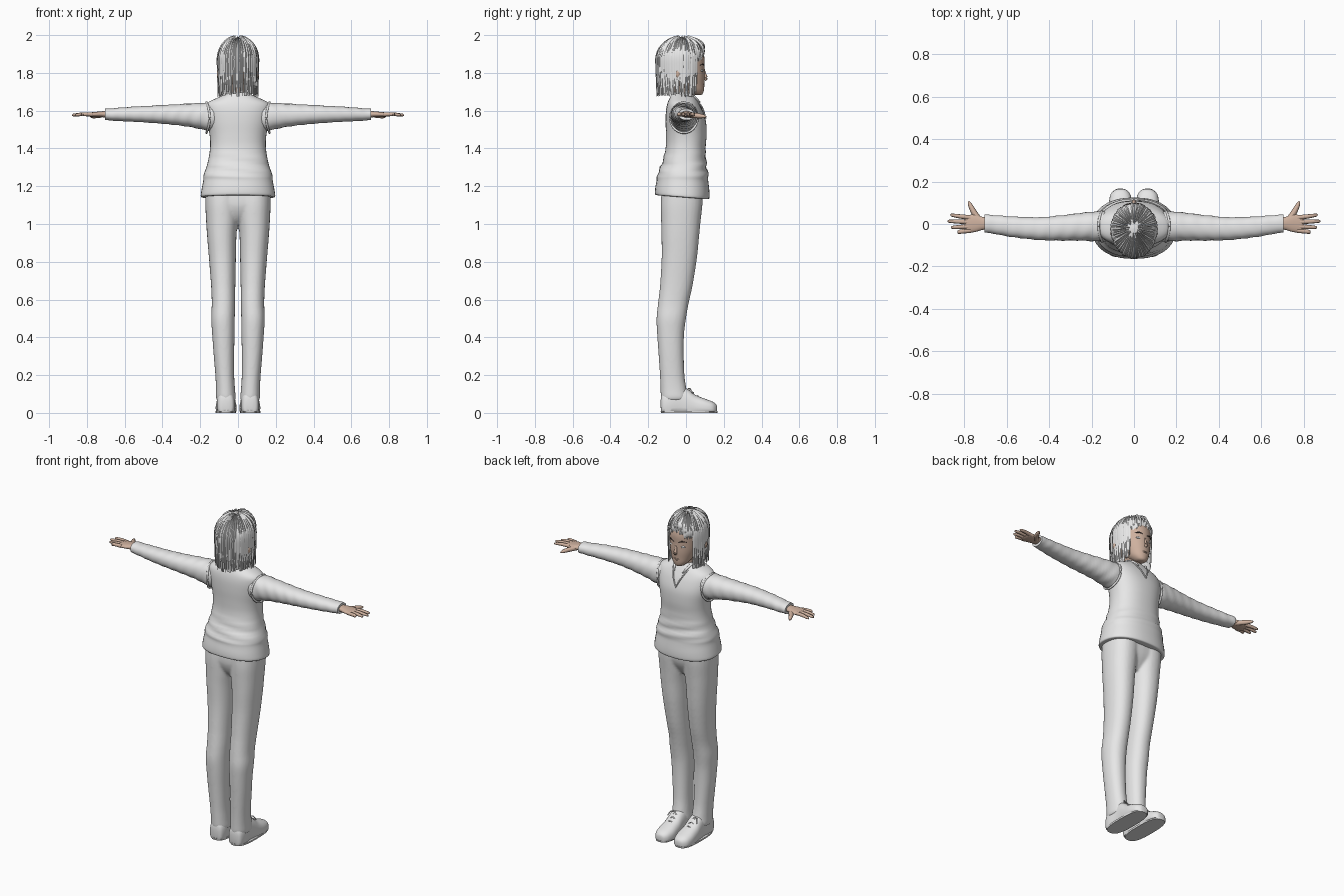
import bpy, bmesh, math, random
from mathutils import Matrix, Vector

random.seed(4)
if "Cube" in bpy.data.objects:
    bpy.data.objects.remove(bpy.data.objects["Cube"], do_unlink=True)


def material(name, color):
    mat = bpy.data.materials.new(name)
    mat.use_nodes = True
    mat.diffuse_color = (*color, 1)
    mat.node_tree.nodes["Principled BSDF"].inputs["Base Color"].default_value = (*color, 1)
    return mat


CLOTH = material("pale grey", (0.8, 0.8, 0.8))
SKIN = material("warm skin", (0.62, 0.44, 0.345))
DARK = material("dark brown", (0.06, 0.045, 0.04))


def finish(name, bm, mat, mirror=False, closed=True):
    if closed:
        bmesh.ops.recalc_face_normals(bm, faces=bm.faces[:])
    mesh = bpy.data.meshes.new(name)
    bm.to_mesh(mesh)
    bm.free()
    mesh.materials.append(mat)
    obj = bpy.data.objects.new(name, mesh)
    bpy.context.collection.objects.link(obj)
    if mirror:
        obj.modifiers.new("Mirror", "MIRROR").use_clip = False
    bpy.ops.object.select_all(action="DESELECT")
    bpy.context.view_layer.objects.active = obj
    obj.select_set(True)
    bpy.ops.object.shade_smooth_by_angle(angle=math.radians(50))
    return obj


def spline(rows, steps):
    """Smooth in-between rows through the given rows."""
    rows = [Vector(r) for r in rows]
    out = []
    for i in range(len(rows) - 1):
        a, b, c, d = (rows[min(max(i + k, 0), len(rows) - 1)] for k in (-1, 0, 1, 2))
        for j in range(steps):
            t = j / steps
            m, n = (c - a) / 2, (d - b) / 2
            out.append(b + m * t + (3 * (c - b) - 2 * m - n) * t**2 + (2 * (b - c) + m + n) * t**3)
    return out + [rows[-1]]


def skin_rings(bm, rings):
    """Join closed rings with quads and cap both ends."""
    for low, high in zip(rings, rings[1:]):
        for i in range(len(low)):
            j = (i + 1) % len(low)
            bm.faces.new((low[i], low[j], high[j], high[i]))
    bm.faces.new(rings[0])
    bm.faces.new(rings[-1])


def loft(name, axis, rows, mat, mirror=False, power=2.2, sides=28, steps=4, shape=None):
    """Skin rounded sections; each row is position, low and high of both other axes."""
    bm = bmesh.new()
    rings = []
    for pos, a0, a1, b0, b1 in spline(rows, steps):
        ring = []
        for i in range(sides):
            c, s = math.cos(math.tau * i / sides), math.sin(math.tau * i / sides)
            a = (a0 + a1) / 2 + (a1 - a0) / 2 * math.copysign(abs(c) ** (2 / power), c)
            b = (b0 + b1) / 2 + (b1 - b0) / 2 * math.copysign(abs(s) ** (2 / power), s)
            p = Vector({"x": (pos, a, b), "y": (a, pos, b), "z": (a, b, pos)}[axis])
            ring.append(bm.verts.new(shape(p) if shape else p))
        rings.append(ring)
    skin_rings(bm, rings)
    return finish(name, bm, mat, mirror)


def centred(rows):
    return [(z, -w, w, y0, y1) for z, w, y0, y1 in rows]


def ball(name, place, size, mat, mirror=False):
    bm = bmesh.new()
    frame = Matrix.Translation(place) @ Matrix.Diagonal((*size, 1))
    bmesh.ops.create_uvsphere(bm, u_segments=16, v_segments=10, radius=1, matrix=frame)
    finish(name, bm, mat, mirror)


def tube(name, points, radii, mat, mirror=False, sides=8):
    """Round bar that follows a path, with one radius per point."""
    bm = bmesh.new()
    rows = spline([(*p, r) for p, r in zip(points, radii)], 3)
    rings = []
    for k, row in enumerate(rows):
        ahead = rows[min(k + 1, len(rows) - 1)].xyz - rows[max(k - 1, 0)].xyz
        turn = ahead.to_track_quat("Z", "Y")
        angles = [math.tau * i / sides for i in range(sides)]
        rings.append([bm.verts.new(row.xyz + turn @ Vector((math.cos(a), math.sin(a), 0)) * row.w)
                      for a in angles])
    skin_rings(bm, rings)
    finish(name, bm, mat, mirror)


# Pullover body, with the hem dipping at the front and soft folds at the waist
def drape(p):
    low = max(0, 1.26 - p.z) / 0.12
    fold = math.exp(-((p.z - 1.31) / 0.05) ** 2) * 0.006 * math.sin(p.z * 110 + p.x * 14)
    return Vector((p.x, p.y + fold, p.z - 0.08 * p.y * low))


loft("pullover", "z", centred([
    (1.14, .183, -.15, .11), (1.145, .197, -.163, .123), (1.18, .193, -.163, .124),
    (1.23, .184, -.155, .118), (1.26, .182, -.152, .118), (1.32, .162, -.128, .108),
    (1.4, .148, -.108, .104), (1.47, .15, -.106, .109), (1.54, .164, -.108, .106),
    (1.6, .172, -.106, .088), (1.64, .163, -.098, .068), (1.67, .105, -.085, .05),
    (1.69, .06, -.075, .035)]), CLOTH, shape=drape, sides=40, power=2.3)
ring = [Vector((0.15 + 0.017 * math.cos(a) ** 2, -0.011 + 0.073 * math.sin(a), 1.563 + 0.08 * math.cos(a)))
        for a in (math.tau * i / 16 for i in range(17))]
tube("armhole_trim", ring, [0.006] * len(ring), CLOTH, True)
tube("neckline_trim", [(.062, -.02, 1.685), (.055, .035, 1.672), (.03, .083, 1.622), (0, .104, 1.56)],
     [0.004] * 4, CLOTH, True)


# Sleeves with light wrinkles
def wrinkle(p):
    centre = Vector((p.x, -0.01, 1.58))
    return centre + (p - centre) * (1 + 0.022 * math.sin(p.x * 95 + p.z * 50 + p.y * 30))


loft("sleeves", "x", [
    (.11, -.08, .06, 1.49, 1.645), (.17, -.082, .06, 1.496, 1.643), (.25, -.078, .052, 1.513, 1.638),
    (.35, -.078, .04, 1.526, 1.632), (.45, -.075, .032, 1.535, 1.627), (.57, -.062, .035, 1.542, 1.62),
    (.66, -.046, .042, 1.547, 1.613), (.705, -.04, .044, 1.55, 1.61)],
    CLOTH, True, shape=wrinkle, steps=6)

# Hands
loft("palms", "x", [
    (.68, -.025, .028, 1.562, 1.6), (.715, -.028, .034, 1.565, 1.597), (.75, -.038, .046, 1.566, 1.594),
    (.785, -.04, .04, 1.568, 1.59), (.8, -.036, .034, 1.573, 1.586)], SKIN, True)
for label, y, tip_x, tip_y in (("index", .03, .865, .042), ("middle", .009, .877, .013),
                               ("ring", -.012, .862, -.016), ("little", -.031, .83, -.042)):
    tube(label + "_fingers", [(.77, y, 1.58), (.82, (y + tip_y) / 2, 1.581), (tip_x - .006, tip_y, 1.577),
                              (tip_x, tip_y, 1.577)], [.011, .01, .007, .002], SKIN, True)
tube("thumbs", [(.725, .015, 1.577), (.752, .052, 1.574), (.772, .09, 1.57), (.779, .107, 1.568)],
     [.014, .014, .01, .003], SKIN, True)

# Trousers: hips and both legs fused into one smooth surface
hips = loft("trouser_hips", "z", centred([
    (1.0, .03, -.07, .03), (1.03, .08, -.1, .05), (1.07, .14, -.12, .072), (1.11, .165, -.128, .082),
    (1.17, .168, -.125, .085)]), CLOTH, power=2.6)
trousers = loft("trousers", "z", [
    (.065, .014, .108, -.125, .0), (.08, .012, .117, -.133, .012), (.13, .016, .117, -.135, .002),
    (.2, .02, .12, -.138, -.008), (.32, .02, .13, -.146, -.012), (.42, .018, .137, -.153, -.01),
    (.5, .017, .142, -.156, .0), (.58, .015, .139, -.148, .014), (.68, .014, .143, -.137, .036),
    (.82, .011, .154, -.129, .058), (.94, .008, .164, -.13, .07), (1.02, .0, .169, -.132, .078),
    (1.1, -.005, .173, -.134, .087), (1.17, -.01, .173, -.13, .09)], CLOTH, True)
bpy.ops.object.modifier_apply(modifier="Mirror")
hips.select_set(True)
bpy.ops.object.join()
fuse = trousers.modifiers.new("Fuse", "REMESH")
fuse.mode = "VOXEL"
fuse.voxel_size = 0.007
fuse.use_smooth_shade = True
soften = trousers.modifiers.new("Soften", "SMOOTH")
soften.iterations = 6

# Shoes, soles and laces
loft("shoes", "y", [
    (-.134, .045, .08, .03, .07), (-.125, .025, .103, -.02, .105), (-.09, .016, .112, -.03, .125),
    (-.03, .015, .11, -.03, .14), (.01, .014, .112, -.03, .125), (.05, .01, .116, -.03, .095),
    (.1, .008, .118, -.025, .075), (.14, .018, .11, -.02, .06), (.16, .035, .09, -.01, .045),
    (.165, .05, .075, .01, .03)], CLOTH, True, power=2.5,
    shape=lambda p: Vector((p.x, p.y, max(p.z, 0.006))))
loft("soles", "z", [(0, .011, .119, -.132, .166), (.01, .009, .12, -.134, .168)],
     CLOTH, True, power=2.8, steps=1)
for k in range(3):
    y, z = 0.018 + k * 0.022, 0.121 - k * 0.015
    tube("shoe_laces_%d" % (k + 1), [(.035, y, z - .02), (.062, y, z + .001), (.09, y, z - .02)],
         [.003] * 3, CLOTH, True, 6)
tube("lace_loops", [(.062, .01, .125), (.088, .02, .13), (.1, .035, .105)], [.003] * 3, CLOTH, True, 6)

# Neck and shirt collar, lower at the throat
loft("neck", "z", centred([(1.62, .06, -.07, .05), (1.68, .046, -.062, .042), (1.76, .045, -.065, .04)]), SKIN)
loft("shirt_collar", "z", centred([(1.66, .075, -.088, .045), (1.69, .062, -.077, .042),
                                   (1.7, .056, -.072, .038)]), CLOTH, steps=2,
     shape=lambda p: p - Vector((0, 0, max(0, p.y + 0.02) * 0.4)))
tube("collar_points", [(.058, .0, 1.69), (.045, .045, 1.672), (.028, .075, 1.643)], [.008, .008, .003], CLOTH, True)

# Head and face
loft("head", "z", centred([
    (1.683, .014, .055, .08), (1.69, .03, .025, .089), (1.71, .049, -.01, .095), (1.74, .066, -.06, .097),
    (1.78, .08, -.095, .099), (1.83, .088, -.115, .098), (1.88, .089, -.12, .098), (1.93, .078, -.11, .08),
    (1.965, .05, -.08, .045), (1.98, .015, -.04, .01)]), SKIN, power=2.1)
tube("nose", [(0, .094, 1.82), (0, .1, 1.79), (0, .106, 1.772), (0, .098, 1.763)], [.005, .008, .01, .006], SKIN)
ball("ears", (.099, -.043, 1.795), (.013, .014, .024), SKIN, True)
ball("eyes", (.036, .083, 1.812), (.017, .0095, .007), CLOTH, True)
tube("eyebrows", [(.015, .096, 1.838), (.038, .09, 1.846), (.06, .075, 1.84)], [.003, .004, .001], DARK, True, 6)
ball("upper_lip", (0, .094, 1.734), (.017, .005, .003), SKIN)
ball("lower_lip", (0, .094, 1.728), (.014, .005, .0035), SKIN)


# Bobbed hair: tapering locks falling from the crown
def hair_point(angle, drop, end, scale):
    """Drop runs from the crown at 0, past the widest part at 0.5, to the tip at 1."""
    bend = min(drop * 2, 1) * math.pi / 2
    fall = max(drop * 2 - 1, 0)
    depth = 0.122 if math.cos(angle) > 0 else 0.145
    widest = max(1.87, end + 0.03)
    spread = math.sin(bend) * scale * (1 - 0.05 * fall)
    z = widest + (2.0 - 0.3 * (1 - scale) - widest) * math.cos(bend) + (end - widest) * fall
    return Vector((0.113 * spread * math.sin(angle), -0.02 + depth * spread * math.cos(angle), z))


def hair_layer(name, count, scale, width, taper, ridge, jitter):
    bm = bmesh.new()
    steps = 16
    for k in range(count):
        angle = math.tau * (k + random.uniform(-jitter, jitter)) / count
        facing = abs(math.remainder(angle, math.tau))
        if facing < 0.85:
            end = 1.9 - 0.05 * facing + random.uniform(-0.025, 0.015)
        else:
            end = 1.68 + random.uniform(-0.008, 0.02)
        size = scale + random.uniform(-0.06, 0.06) * jitter
        root = random.uniform(0.2, 0.5) * jitter
        rows = []
        for i in range(steps + 1):
            t = root + (1 - root) * i / steps
            half = width * (1 - taper * max(0, (t - 0.6) / 0.4) ** 1.5)
            rows.append([bm.verts.new(hair_point(angle + side * half, t, end, size * grow))
                         for side, grow in ((-1, ridge), (0, 1.0), (1, ridge))])
        for a, b in zip(rows, rows[1:]):
            for i in range(2):
                bm.faces.new((a[i], a[i + 1], b[i + 1], b[i]))
    finish(name, bm, CLOTH, closed=False)


hair_layer("hair_underlayer", 32, 0.95, math.pi / 32, 0.15, 1, 0)
hair_layer("hair_locks", 52, 0.99, 0.07, 0.85, 0.972, 0.25)
